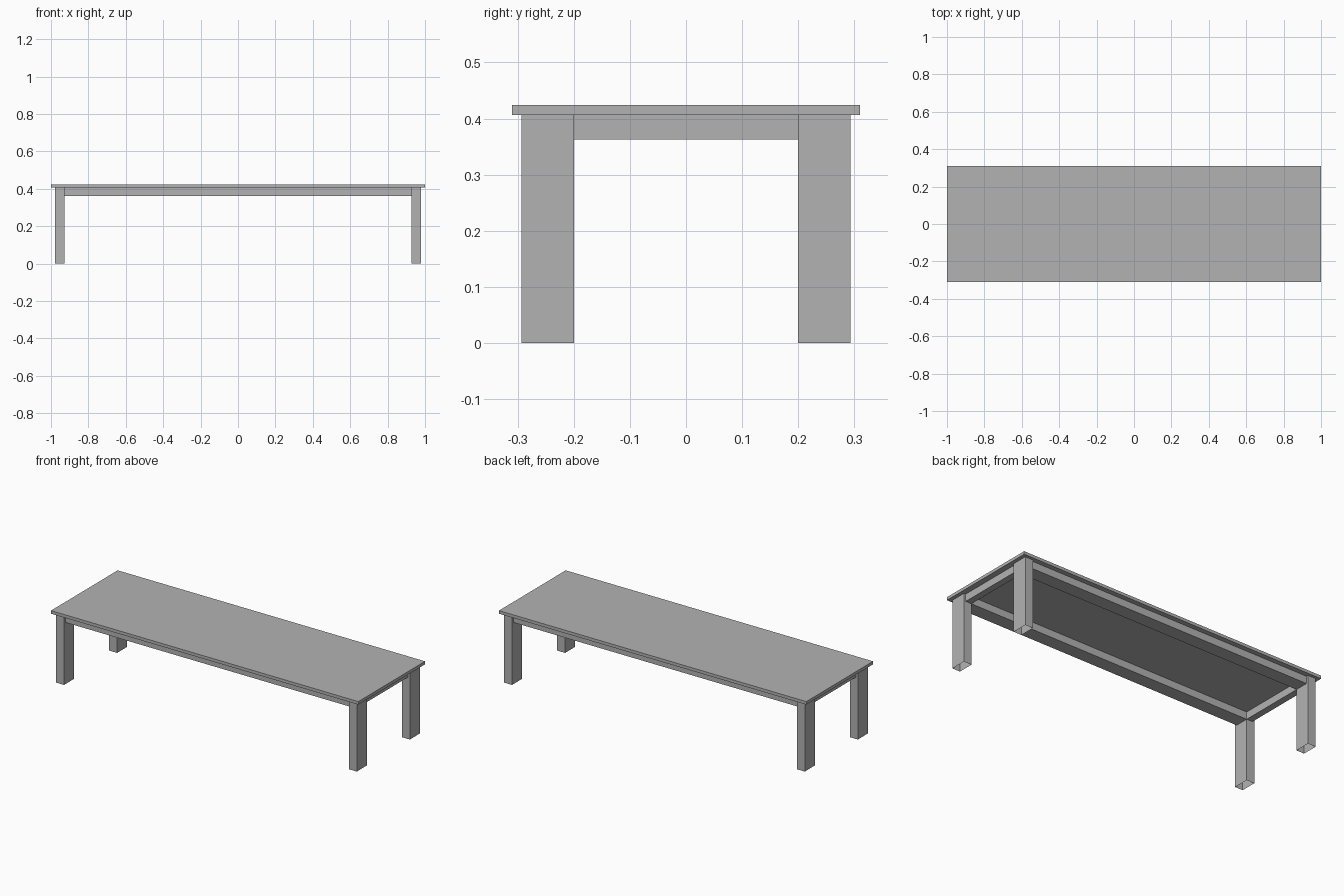
import bpy
import bmesh
from mathutils import Vector

cube = bpy.data.objects.get("Cube")
if cube:
    bpy.data.objects.remove(cube, do_unlink=True)

# Plain grey finish for the whole table
grey = bpy.data.materials.new("plain_grey")
grey.use_nodes = True
colour = (0.45, 0.45, 0.45, 1)
grey.diffuse_color = colour
grey.node_tree.nodes["Principled BSDF"].inputs["Base Color"].default_value = colour


def box(name, low, high, open_bottom=False):
    """Box between two opposite corners, optionally without its bottom face."""
    low, high = Vector(low), Vector(high)
    bm = bmesh.new()
    bmesh.ops.create_cube(bm, size=1)
    for v in bm.verts:
        v.co = (low + high) / 2 + v.co * (high - low)
    if open_bottom:
        bottom = [f for f in bm.faces if f.normal.z < -0.5]
        bmesh.ops.delete(bm, geom=bottom, context='FACES_ONLY')
    mesh = bpy.data.meshes.new(name)
    bm.to_mesh(mesh)
    bm.free()
    mesh.materials.append(grey)
    obj = bpy.data.objects.new(name, mesh)
    bpy.context.collection.objects.link(obj)
    return obj


def span(sign, inner, outer):
    """Range between two distances on one side of the centre."""
    return sorted((sign * inner, sign * outer))


TOP_Z, UNDER_Z, RAIL_Z = 0.424, 0.406, 0.363
LEG_X = (0.927, 0.978)   # inner and outer faces of the legs
LEG_Y = (0.20, 0.293)
INSET = 0.012            # rails sit slightly behind the leg faces

# Table top
box("table_top", (-1, -0.31, UNDER_Z), (1, 0.31, TOP_Z))

# Hollow legs
for sx, side in ((1, "left"), (-1, "right")):
    for sy, end in ((-1, "front"), (1, "back")):
        x0, x1 = span(sx, *LEG_X)
        y0, y1 = span(sy, *LEG_Y)
        box(f"{end}_{side}_leg", (x0, y0, 0), (x1, y1, UNDER_Z), open_bottom=True)

# Long rails
for sy, end in ((-1, "front"), (1, "back")):
    y0, y1 = span(sy, LEG_Y[0], LEG_Y[1] - INSET)
    box(f"{end}_rail", (-LEG_X[0], y0, RAIL_Z), (LEG_X[0], y1, UNDER_Z))

# Short rails
for sx, side in ((1, "left"), (-1, "right")):
    x0, x1 = span(sx, LEG_X[0], LEG_X[1] - INSET)
    box(f"{side}_rail", (x0, -LEG_Y[0], RAIL_Z), (x1, LEG_Y[0], UNDER_Z))
